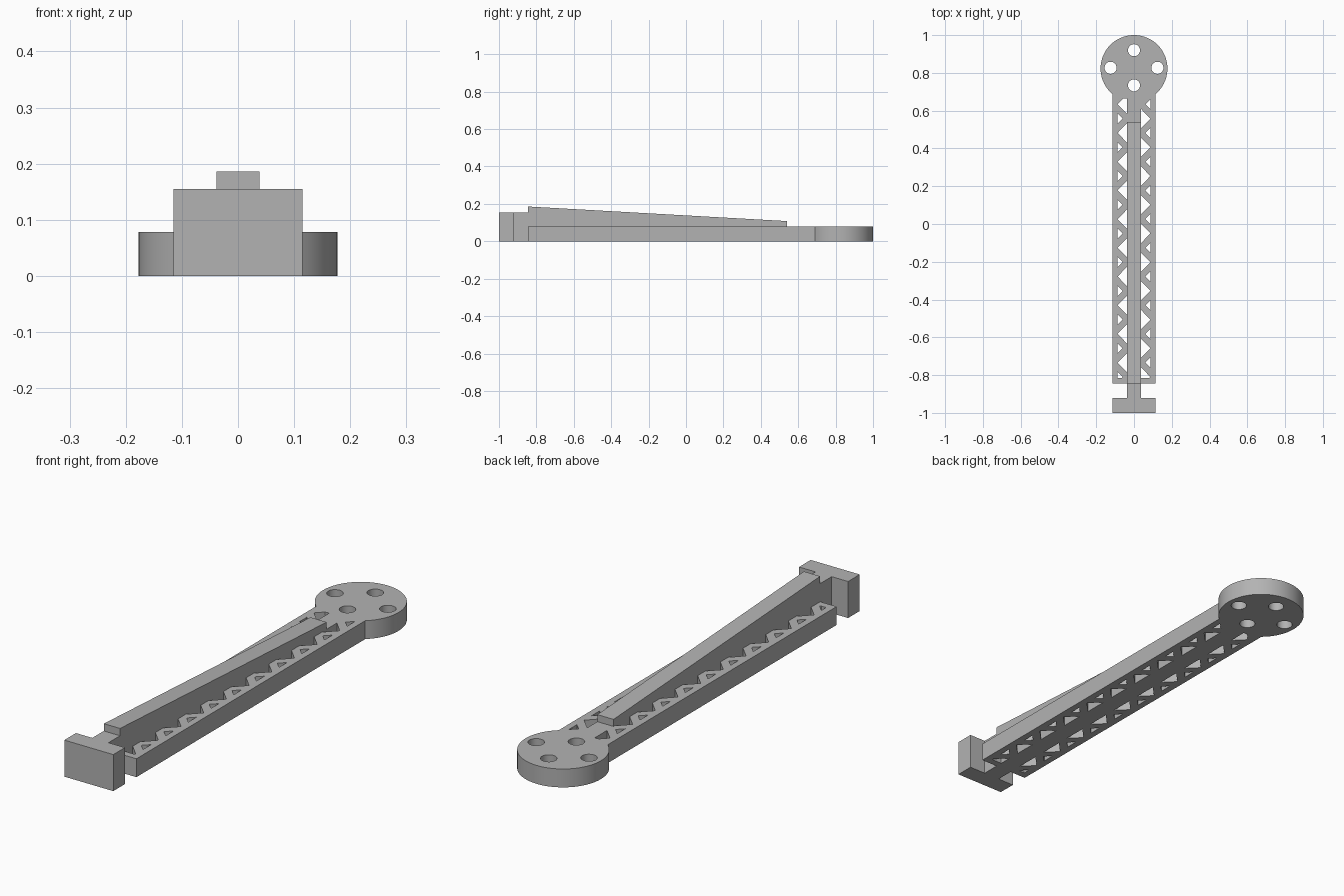
import bpy, bmesh, math

cube = bpy.data.objects.get("Cube")
if cube:
    bpy.data.objects.remove(cube)

grey = bpy.data.materials.new("light grey")
grey.use_nodes = True
COLOUR = (0.45, 0.45, 0.45, 1)
grey.diffuse_color = COLOUR
grey.node_tree.nodes["Principled BSDF"].inputs["Base Color"].default_value = COLOUR

HALF_W, SPINE_W, RAIL = 0.115, 0.038, 0.087
START, PLATE_H = -0.845, 0.078
HEAD_Y, HEAD_R = 0.823, 0.177
PITCH, FIRST = 0.152, 0.634


def finish(obj, bm):
    bmesh.ops.remove_doubles(bm, verts=bm.verts, dist=1e-5)
    bmesh.ops.recalc_face_normals(bm, faces=bm.faces)
    bm.to_mesh(obj.data)
    bm.free()
    obj.data.materials.clear()
    obj.data.materials.append(grey)


def prism(name, points, axis, lo, hi):
    """Extrude a profile along x (points are y, z) or z (points are x, y)."""
    bm = bmesh.new()
    rings = []
    for d in (lo, hi):
        rings.append([bm.verts.new((d, a, b) if axis == "x" else (a, b, d)) for a, b in points])
    for ring in rings:
        bm.faces.new(ring)
    n = len(points)
    for i in range(n):
        j = (i + 1) % n
        bm.faces.new((rings[0][i], rings[0][j], rings[1][j], rings[1][i]))
    obj = bpy.data.objects.new(name, bpy.data.meshes.new(name))
    bpy.context.collection.objects.link(obj)
    finish(obj, bm)


def arc(cx, cy, r, start, end, n):
    return [(cx + r * math.cos(start + (end - start) * i / n),
             cy + r * math.sin(start + (end - start) * i / n)) for i in range(n + 1)]


def clip(points, limit, sign):
    """Keep the part of a polygon where sign * y <= sign * limit."""
    out = []
    for (x0, y0), (x1, y1) in zip(points, points[1:] + points[:1]):
        in0, in1 = sign * y0 <= sign * limit, sign * y1 <= sign * limit
        if in0:
            out.append((x0, y0))
        if in0 != in1:
            out.append((x0 + (x1 - x0) * (limit - y0) / (y1 - y0), limit))
    return out


# Outline of the arm plate joined to the round head
a = math.asin(HALF_W / HEAD_R)
loops = [[(-HALF_W, START), (HALF_W, START)]
         + arc(0, HEAD_Y, HEAD_R, a - math.pi / 2, 1.5 * math.pi - a, 72)]

# Four bolt holes in the head
for k in range(4):
    t = k * math.pi / 2
    r = 0.124 if k % 2 == 0 else 0.093
    loops.append(arc(r * math.cos(t), HEAD_Y + 0.004 + r * math.sin(t),
                     0.032, 0, math.tau, 32)[:-1])

# Zigzag truss openings, offset by half a pitch between the two sides
for side in (-1, 1):
    for k in range(20):
        y = FIRST - k * PITCH / 2
        if (k % 2 == 0) == (side < 0):
            base, tip, half = SPINE_W, RAIL, 0.05
        else:
            base, tip, half = RAIL, RAIL - 0.027, 0.027
        tri = [(side * base, y - half), (side * tip, y), (side * base, y + half)]
        loops.append(clip(clip(tri, 0.665, 1), -0.815, -1))

# Filled curve, turned into a solid plate
curve = bpy.data.curves.new("truss_frame", "CURVE")
curve.dimensions = "2D"
curve.fill_mode = "BOTH"
curve.extrude = PLATE_H / 2
for loop in loops:
    s = curve.splines.new("POLY")
    s.points.add(len(loop) - 1)
    for p, (x, y) in zip(s.points, loop):
        p.co = (x, y, 0, 1)
    s.use_cyclic_u = True
frame = bpy.data.objects.new("truss_frame", curve)
bpy.context.collection.objects.link(frame)
frame.location.z = PLATE_H / 2
bpy.ops.object.select_all(action="DESELECT")
frame.select_set(True)
bpy.context.view_layer.objects.active = frame
bpy.ops.object.convert(target="MESH")
frame = bpy.context.view_layer.objects.active
bm = bmesh.new()
bm.from_mesh(frame.data)
finish(frame, bm)
bpy.ops.object.shade_smooth_by_angle(angle=math.radians(30))

# Tapered spine on top of the frame
prism("spine", [(START, 0.04), (0.54, 0.04), (0.54, 0.108), (START, 0.186)],
      "x", -SPINE_W, SPINE_W)

# T-shaped foot with its neck
prism("t_foot", [(-HALF_W, -1), (HALF_W, -1), (HALF_W, -0.922), (SPINE_W, -0.922),
                 (SPINE_W, START), (-SPINE_W, START), (-SPINE_W, -0.922), (-HALF_W, -0.922)],
      "z", 0, 0.155)
